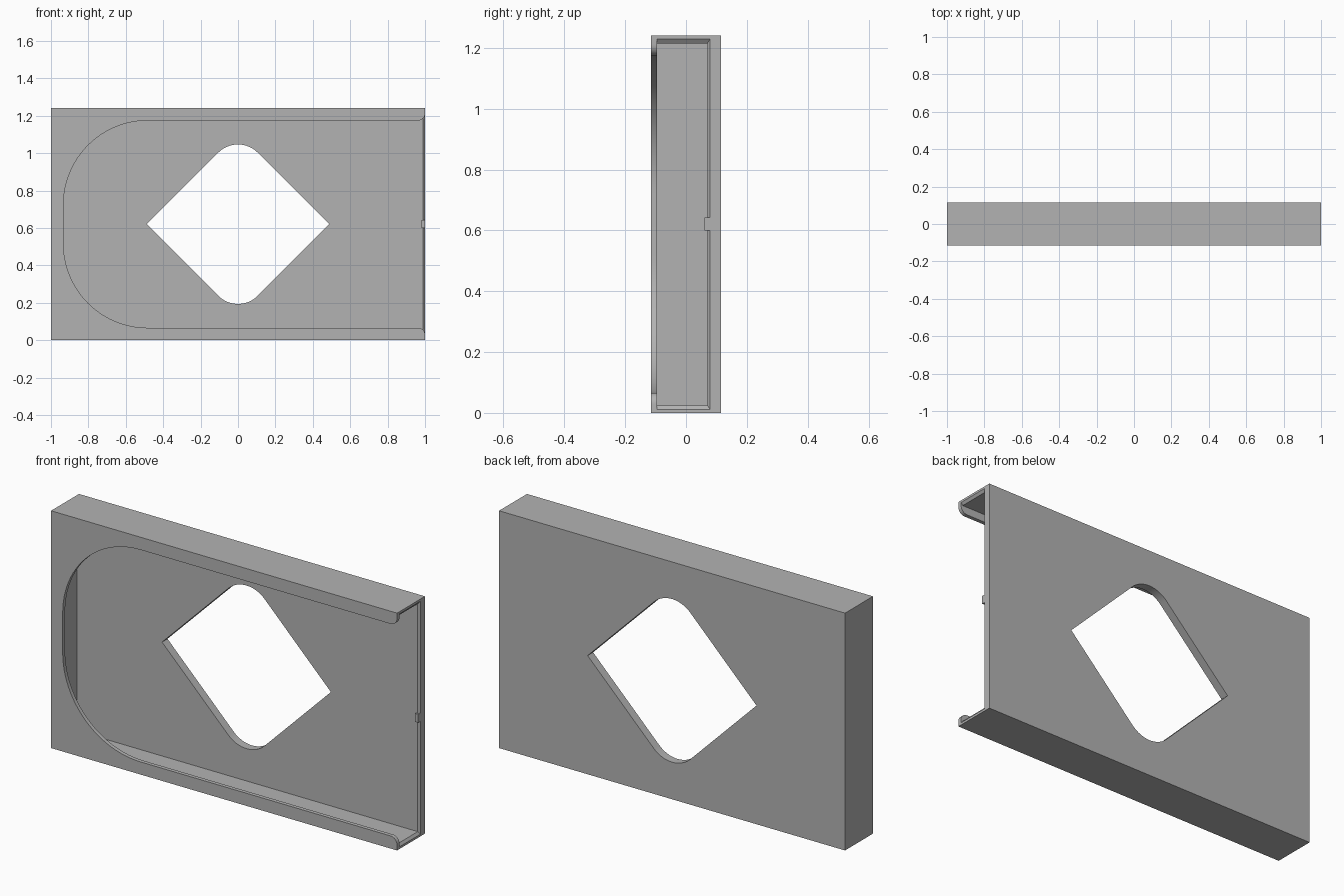
import bpy, bmesh
from math import sin, cos, pi, radians

cube = bpy.data.objects.get("Cube")
if cube:
    bpy.data.objects.remove(cube, do_unlink=True)

H, T = 1.24, 0.115          # case height, half thickness
MID = H / 2

grey = bpy.data.materials.new("Plain grey")
grey.use_nodes = True
COLOUR = (0.45, 0.45, 0.45, 1)
grey.diffuse_color = COLOUR
grey.node_tree.nodes["Principled BSDF"].inputs["Base Color"].default_value = COLOUR


def loft(name, rings):
    """Solid skinned through equal-length rings of points, capped at both ends."""
    bm = bmesh.new()
    loops = [[bm.verts.new(p) for p in ring] for ring in rings]
    n = len(loops[0])
    for a, b in zip(loops, loops[1:]):
        for i in range(n):
            j = (i + 1) % n
            bm.faces.new((a[i], a[j], b[j], b[i]))
    bm.faces.new(loops[0])
    bm.faces.new(loops[-1])
    bmesh.ops.recalc_face_normals(bm, faces=bm.faces)
    mesh = bpy.data.meshes.new(name)
    bm.to_mesh(mesh)
    bm.free()
    mesh.materials.append(grey)
    ob = bpy.data.objects.new(name, mesh)
    bpy.context.collection.objects.link(ob)
    return ob


def section(x, y0, y1, z0, z1):
    return [(x, y0, z0), (x, y1, z0), (x, y1, z1), (x, y0, z1)]


def prism(name, outline, y0, y1):
    return loft(name, [[(x, y, z) for x, z in outline] for y in (y0, y1)])


def arc(cx, cz, r, start, end, steps=16):
    angles = [radians(start + (end - start) * i / steps) for i in range(steps + 1)]
    return [(cx + r * cos(a), cz + r * sin(a)) for a in angles]


# Outer case
case = loft("case", [section(x, -T, T, 0, H) for x in (-1, 1)])

# Hollow inside, open at the left end with a chamfered mouth
hollow = loft("hollow_cutter", [
    section(-0.98, -0.095, 0.07, 0.025, H - 0.025),
    section(0.99, -0.095, 0.07, 0.025, H - 0.025),
    section(1.01, -0.095, 0.088, -0.003 + 0.001, H + 0.002),
])

# Front window: rounded at one end, flaring round the lips at the open end
half, r, lip = 0.554, 0.45, 0.037
upper = [(1.1, half + lip)]
upper += arc(1 - lip, half + lip, lip, 0, -90, 8)
upper += arc(-0.933 + r, half - r, r, 90, 180, 24)
outline = upper + [(x, -z) for x, z in reversed(upper)]
window = prism("window_cutter", [(x, MID + z) for x, z in outline], -0.2, -0.06)

# Diamond opening through the back, rounded at top and bottom
reach, r = 0.488, 0.149
top = arc(0, reach - r * 2 ** 0.5, r, 45, 135)
diamond = [(reach, 0)] + top + [(-reach, 0)] + [(-x, -z) for x, z in top]
opening = prism("opening_cutter", [(x, MID + z) for x, z in diamond], 0, 0.2)

# Cut the case
bpy.ops.object.select_all(action='DESELECT')
bpy.context.view_layer.objects.active = case
case.select_set(True)
for cutter in (hollow, window, opening):
    cutter.hide_render = True
    mod = case.modifiers.new(cutter.name, 'BOOLEAN')
    mod.operation = 'DIFFERENCE'
    mod.solver = 'EXACT'
    mod.object = cutter
    bpy.ops.object.modifier_apply(modifier=mod.name)
    bpy.data.objects.remove(cutter, do_unlink=True)
bpy.ops.object.shade_smooth_by_angle(angle=radians(30))

# Small catch on the back plate at the mouth
loft("catch_tab", [section(x, 0.061, 0.09, 0.6, 0.643) for x in (0.98, 0.999)])
